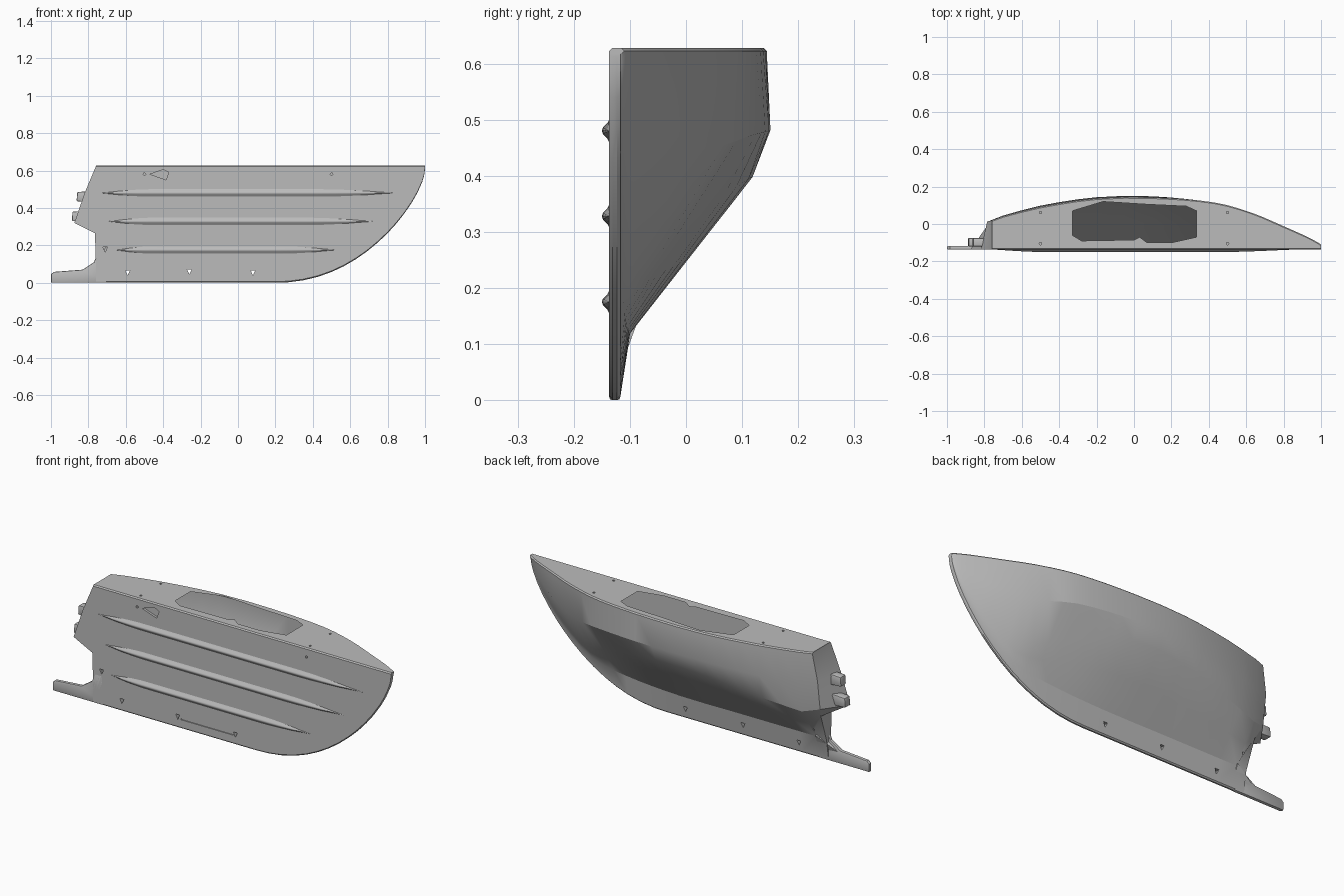
import bpy, bmesh, math
from mathutils import Vector

cube = bpy.data.objects.get("Cube")
if cube:
    bpy.data.objects.remove(cube, do_unlink=True)

GREY = (0.5, 0.5, 0.5, 1)
mat = bpy.data.materials.new("hull grey")
mat.use_nodes = True
mat.diffuse_color = GREY
mat.node_tree.nodes["Principled BSDF"].inputs["Base Color"].default_value = GREY

FRONT, SKIN, TOP, R = -0.137, -0.117, 0.628, 0.006


def make(name, rings, strips=False):
    """Skin closed rings of equal length into a solid."""
    bm = bmesh.new()
    vs = [[bm.verts.new(p) for p in r] for r in rings]
    n = len(rings[0])
    for a, b in zip(vs, vs[1:]):
        for i in range(n):
            j = (i + 1) % n
            bm.faces.new((a[i], a[j], b[j], b[i]))
    for r in (vs[0], vs[-1]):
        if strips:              # end caps as rungs between the two halves
            for i in range(n // 2 - 1):
                bm.faces.new((r[i], r[i + 1], r[n - 2 - i], r[n - 1 - i]))
        else:
            bm.faces.new(r)
    bmesh.ops.recalc_face_normals(bm, faces=bm.faces)
    me = bpy.data.meshes.new(name)
    bm.to_mesh(me)
    bm.free()
    ob = bpy.data.objects.new(name, me)
    bpy.context.collection.objects.link(ob)
    me.materials.append(mat)
    return ob


def activate(ob):
    bpy.ops.object.select_all(action='DESELECT')
    ob.select_set(True)
    bpy.context.view_layer.objects.active = ob


def bevel(ob, width):
    m = ob.modifiers.new("bevel", 'BEVEL')
    m.width, m.segments = width, 2
    m.limit_method, m.angle_limit = 'ANGLE', math.radians(60)
    activate(ob)
    bpy.ops.object.modifier_apply(modifier=m.name)


def cut(ob, cutter):
    m = ob.modifiers.new("cut", 'BOOLEAN')
    m.operation, m.solver, m.object = 'DIFFERENCE', 'EXACT', cutter
    activate(ob)
    bpy.ops.object.modifier_apply(modifier=m.name)
    bpy.data.objects.remove(cutter, do_unlink=True)


def smooth(ob, angle=25):
    activate(ob)
    bpy.ops.object.shade_smooth_by_angle(angle=math.radians(angle))


def slab(name, pts, y0, y1):
    """Outline in x and z, extruded along y."""
    return make(name, [[(x, y, z) for x, z in pts] for y in (y0, y1)])


# Hull stations: x, knuckle y z, chine y z, shoulder y z, deck edge y
STATIONS = [
    (-0.70, -.100, .12, .025, .30, .045, .46, .042),
    (-0.50, -.100, .12, .068, .335, .098, .465, .092),
    (-0.20, -.100, .12, .108, .385, .143, .48, .137),
    (0.10, -.100, .12, .112, .395, .148, .48, .142),
    (0.43, -.105, .14, .010, .32, .110, .47, .115),
    (0.63, -.110, .18, -.062, .262, .040, .45, .060),
    (0.80, -.113, .30, -.085, .36, -.025, .48, -.012),
    (0.93, -.115, .45, -.105, .48, -.085, .54, -.070),
    (0.985, -.116, .56, -.113, .57, -.108, .59, -.100),
    (1.00, -.116, .617, -.115, .618, -.113, .619, -.110),
]


def keel(x):
    t = min(1, max(0, (x - 0.2) / 0.8))
    return 0.305 * (1 - math.sqrt(1 - t * t) + t ** 2.2)


def slope(i, k):
    a, b = STATIONS[max(i - 1, 0)], STATIONS[min(i + 1, len(STATIONS) - 1)]
    return (b[k] - a[k]) / (b[0] - a[0])


def station(x):
    """Section of the hull at x, blended smoothly along its length."""
    i = next(i for i in range(len(STATIONS) - 1) if x <= STATIONS[i + 1][0])
    a, b = STATIONS[i], STATIONS[i + 1]
    d = b[0] - a[0]
    t = (x - a[0]) / d
    e = t * t * (3 - 2 * t)
    ky, kz, cy, cz, my, mz, ty = [
        a[k] + (b[k] - a[k]) * e + d * (t * (1 - t) ** 2 * slope(i, k) - t * t * (1 - t) * slope(i + 1, k))
        for k in range(1, 8)]
    zk = keel(x)
    kz = max(kz, zk + R + 0.001)
    back = [(SKIN - R, zk), (SKIN, zk + R), (ky, kz), ((ky + cy) / 2, (kz + cz) / 2),
            (cy, cz), (my, mz), (ty, TOP - R), (ty - R, TOP)]
    front = [(FRONT, z) for y, z in reversed(back)]
    front[0], front[-1] = (FRONT + R, TOP), (FRONT + R, zk)
    return [(x, y, z) for y, z in front + back]


# Raked transom: front x, back x, y, z from keel to deck
TRANSOM = [(-.76, -.76, SKIN - R, 0), (-.76, -.76, SKIN, R), (-.76, -.76, -.1, .115),
           (-.765, -.765, -.045, .265), (-.875, -.785, -.01, .32), (-.82, -.785, .012, .48),
           (-.76, -.76, .02, TOP - R), (-.76, -.76, .02 - R, TOP)]
stern = [(f, FRONT + (R if i in (0, 7) else 0), z)
         for i, (f, b, y, z) in reversed(list(enumerate(TRANSOM)))]
stern += [(b, y, z) for f, b, y, z in TRANSOM]
xs = [-.7, -.6, -.5, -.4, -.3, -.2, -.05, .1, .2, .27, .35, .43, .5, .565, .63, .69, .75, .8,
      .845, .89, .93, .96, .985, .995, 1.0]
hull = make("hull", [stern] + [station(x) for x in xs], True)

# Small fixing holes through the keel and recesses in the flat side
for x, z in ((-.59, .055), (-.26, .06), (.08, .055), (-.71, .18)):
    tri = [(x - .012, z + .01), (x + .012, z + .01), (x, z - .016)]
    cut(hull, slab("hole_cutter", tri, -.2, -.06))
cut(hull, slab("fin_cutter", [(-.47, .58), (-.40, .605), (-.37, .59), (-.385, .55)], -.2, -.125))
cut(hull, slab("slot_cutter", [(-.24, .047), (.07, .047), (.07, .053), (-.24, .053)], -.2, -.132))


def peg(c, axis, r=0.007, h=0.02):
    """Six-sided cutter along y or z."""
    c = Vector(c)
    rings = []
    for s in (-h, h):
        ring = []
        for k in range(6):
            a, b = r * math.cos(k * math.pi / 3), r * math.sin(k * math.pi / 3)
            ring.append(c + (Vector((a, s, b)) if axis == 'y' else Vector((a, b, s))))
        rings.append(ring)
    return make("peg_cutter", rings)


for x in (-.5, .5):
    cut(hull, peg((x, FRONT, .58), 'y'))
    for y in (.062, -.105):
        cut(hull, peg((x, y, TOP), 'z'))

# Opening in the deck: cut a shallow recess, then open it into the hollow shell
OPENING = [(-.33, .07), (-.33, -.06), (-.28, -.09), (0, -.085), (.03, -.07), (.07, -.1),
           (.2, -.1), (.335, -.07), (.335, .07), (.28, .095), (.07, .105), (-.165, .12)]
FLOOR = TOP - 0.003
cut(hull, make("opening_cutter", [[(x, y, z) for x, y in OPENING] for z in (FLOOR, .7)]))
bm = bmesh.new()
bm.from_mesh(hull.data)
recess = [f for f in bm.faces if all(v.co.z > FLOOR - .0005 for v in f.verts)
          and any(abs(v.co.z - FLOOR) < .0005 for v in f.verts)]
bmesh.ops.delete(bm, geom=recess, context='FACES')
bm.to_mesh(hull.data)
bm.free()
smooth(hull)

# Thin keel tail running out behind the transom
tail = slab("keel_tail", [(-.70, 0), (-1, 0), (-1, .045), (-.985, .058), (-.83, .07), (-.77, .11),
                          (-.75, .16), (-.70, .16)], FRONT, SKIN)
bevel(tail, R)
smooth(tail)

# Gusset thickening the corner between tail and transom
gusset = make("tail_gusset", [
    [(-.70, SKIN - .01, .03), (-.70, -.09, .13), (-.70, SKIN - .01, .2)],
    [(-.84, SKIN - .01, .04), (-.80, -.112, .07), (-.77, SKIN - .01, .1)]])
smooth(gusset)

# Spray rails along the flat side: tapered, softly flared spindles
HALF = [(.022, .001), (.014, -.003), (.006, -.011)]
for name, z, x0, x1 in (("upper_rail", .48, -.73, .83), ("middle_rail", .328, -.69, .72),
                        ("lower_rail", .175, -.65, .52)):
    rings = []
    for k in range(21):
        t = k / 20
        w = math.sin(max(.03, min(1, 6 * t, 4 * (1 - t))) * math.pi / 2)
        prof = HALF + [(0, -.013)] + [(-a, b) for a, b in reversed(HALF)]
        rings.append([(x0 + (x1 - x0) * t, FRONT + (b * w if b < 0 else b), z + a * w)
                      for a, b in prof])
    smooth(make(name, rings), 60)

# Mounting lugs on the transom
for name, x, z in (("upper_lug", -.845, .46), ("lower_lug", -.87, .355)):
    lug = slab(name, [(x - .018, z - .025), (x + .07, z - .03), (x + .07, z + .03),
                      (x - .015, z + .025)], -.12, -.075)
    bevel(lug, R)
    smooth(lug)
